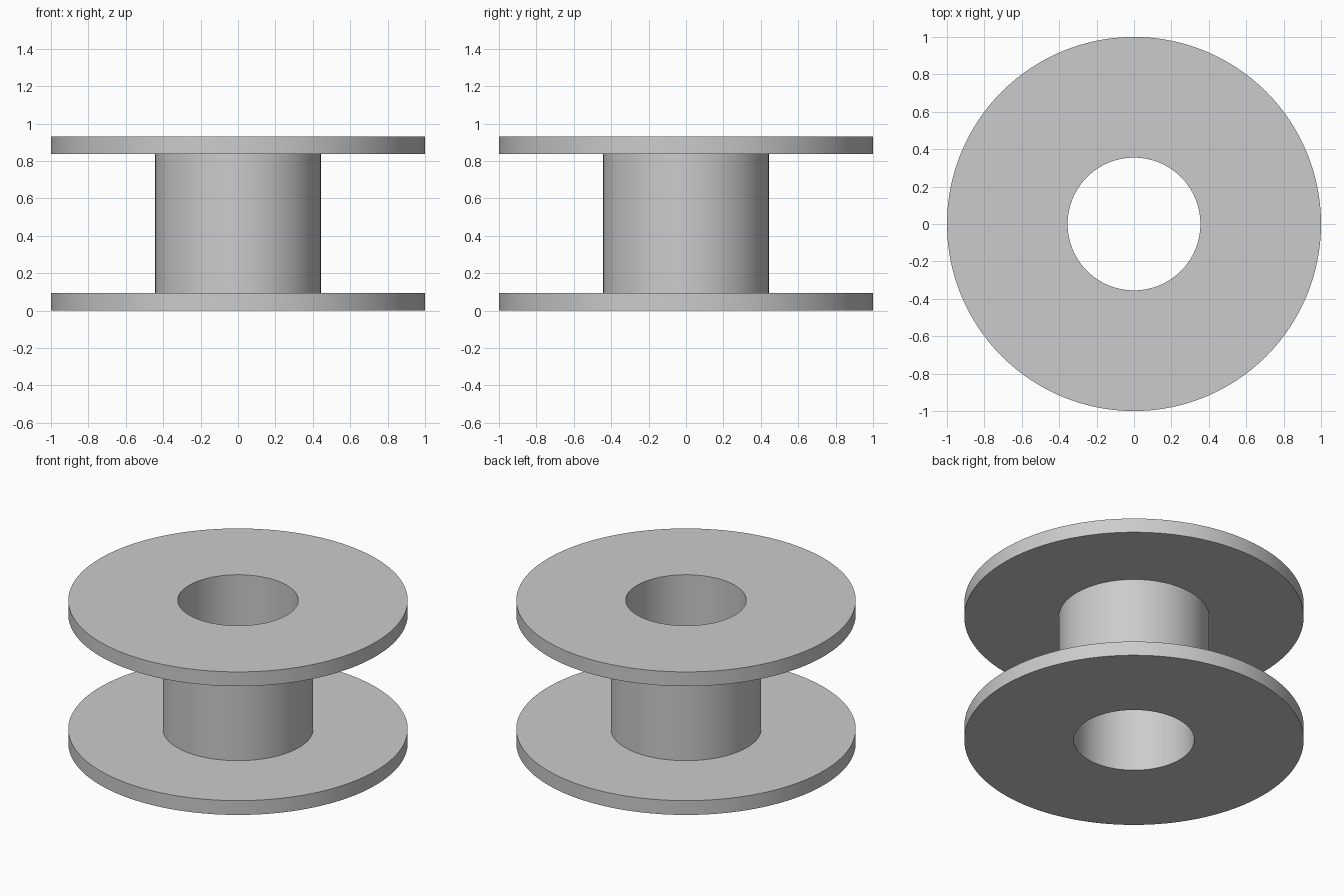
import bpy
import bmesh
import math

if "Cube" in bpy.data.objects:
    bpy.data.objects.remove(bpy.data.objects["Cube"], do_unlink=True)

SEGMENTS = 128
HEIGHT = 0.93
FLANGE = 0.093
BORE_R, HUB_R, RIM_R = 0.355, 0.443, 1.0

grey = bpy.data.materials.new("plain grey")
grey.use_nodes = True
colour = (0.6, 0.6, 0.6, 1.0)
grey.diffuse_color = colour
grey.node_tree.nodes["Principled BSDF"].inputs["Base Color"].default_value = colour


def lathe(name, profile, material):
    """Revolve a closed (radius, height) outline around the z axis."""
    bm = bmesh.new()
    verts = [bm.verts.new((r, 0, z)) for r, z in profile]
    edges = [bm.edges.new((v, verts[i - 1])) for i, v in enumerate(verts)]
    bmesh.ops.spin(bm, geom=verts + edges, cent=(0, 0, 0), axis=(0, 0, 1),
                   angle=math.tau, steps=SEGMENTS, use_merge=True)
    bmesh.ops.remove_doubles(bm, verts=bm.verts, dist=0.0001)
    bmesh.ops.recalc_face_normals(bm, faces=bm.faces)
    mesh = bpy.data.meshes.new(name)
    bm.to_mesh(mesh)
    bm.free()
    mesh.materials.append(material)
    obj = bpy.data.objects.new(name, mesh)
    bpy.context.collection.objects.link(obj)
    bpy.ops.object.select_all(action="DESELECT")
    obj.select_set(True)
    bpy.context.view_layer.objects.active = obj
    bpy.ops.object.shade_smooth_by_angle(angle=math.radians(30))
    return obj


# Spool: lower flange, hollow hub and upper flange in one continuous outline
lower = [(BORE_R, 0), (RIM_R, 0), (RIM_R, FLANGE), (HUB_R, FLANGE)]
upper = [(r, HEIGHT - z) for r, z in reversed(lower)]
lathe("spool", lower + upper, grey)
